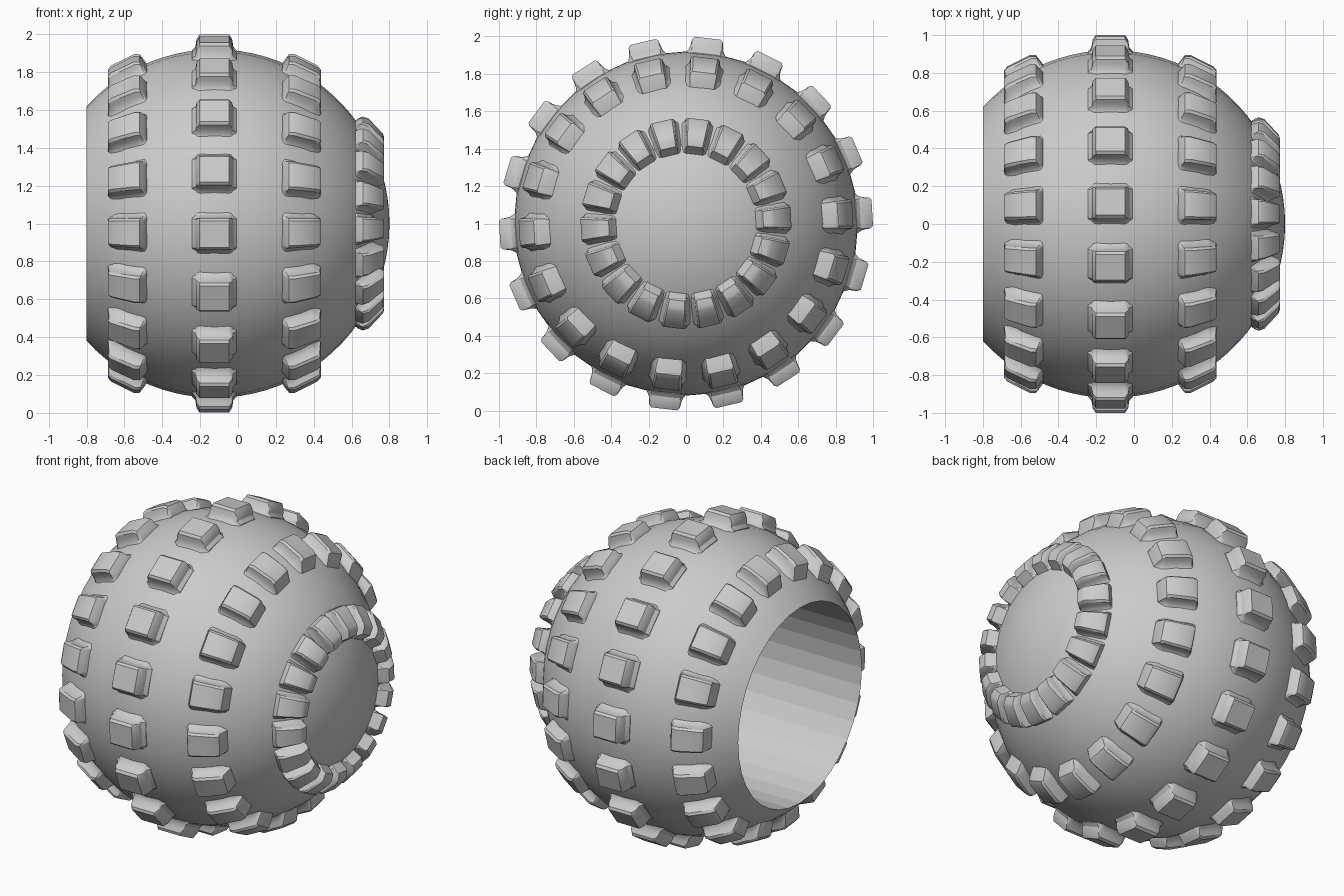
import bpy, bmesh, math

if "Cube" in bpy.data.objects:
    bpy.data.objects.remove(bpy.data.objects["Cube"], do_unlink=True)

CX, R = -0.12, 0.92           # centre and radius of the domed body
BORE_END, SEGS, COUNT = 0.3, 36, 18

rubber = bpy.data.materials.new("grey_rubber")
rubber.use_nodes = True
GREY = (0.6, 0.6, 0.6, 1)
rubber.diffuse_color = GREY
rubber.node_tree.nodes["Principled BSDF"].inputs["Base Color"].default_value = GREY


def around(x, r, a):
    """Point at radius r and angle a about the axle."""
    return (x, r * math.sin(a), 1 + r * math.cos(a))


def finish(name, bm, angle):
    bmesh.ops.recalc_face_normals(bm, faces=bm.faces)
    mesh = bpy.data.meshes.new(name)
    bm.to_mesh(mesh)
    bm.free()
    obj = bpy.data.objects.new(name, mesh)
    bpy.context.collection.objects.link(obj)
    mesh.materials.append(rubber)
    bpy.ops.object.select_all(action="DESELECT")
    obj.select_set(True)
    bpy.context.view_layer.objects.active = obj
    bpy.ops.object.shade_smooth_by_angle(angle=math.radians(angle))
    return obj


def bridge(bm, a, b, closed):
    n = len(a)
    for i in range(n if closed else n - 1):
        j = (i + 1) % n
        bm.faces.new((a[i], a[j], b[j], b[i]))


# Tyre body: lathed dome, open at one end with a straight bore
def tyre_body():
    start = math.acos((-0.8 - CX) / R)
    rim = R * math.sin(start)
    profile = [(BORE_END, rim)]
    steps = 32
    for i in range(steps):
        t = start * (1 - i / steps)
        profile.append((CX + R * math.cos(t), R * math.sin(t)))
    bm = bmesh.new()
    rings = [[bm.verts.new(around(x, r, math.tau * k / SEGS)) for k in range(SEGS)]
             for x, r in profile]
    for a, b in zip(rings, rings[1:]):
        bridge(bm, a, b, True)
    bm.faces.new(rings[0])
    tip = bm.verts.new(around(CX + R, 0, 0))
    for k in range(SEGS):
        bm.faces.new((rings[-1][k], rings[-1][(k + 1) % SEGS], tip))
    body = finish("tyre_body", bm, 35)
    # faceted bore walls and floor
    for p in body.data.polygons:
        pts = [body.data.vertices[i].co for i in p.vertices]
        if all(math.hypot(v.y, v.z - 1) < rim + 0.001 for v in pts) and min(v.x for v in pts) < BORE_END + 0.01:
            p.use_smooth = False


# Tread lug cross-section: half width and height share, flared at the foot
HALF = [(0.135, 0), (0.112, 0.16), (0.097, 0.36), (0.089, 0.6), (0.084, 0.86), (0.07, 1)]
SECTION = HALF + [(-w, h) for w, h in reversed(HALF)]


def lug_row(name, path, width):
    """Ring of lugs; path gives the lug's outer line as (x, radius)."""
    bm = bmesh.new()
    for k in range(COUNT):
        mid = math.radians(6.7 + k * 360 / COUNT)
        rings = []
        for x, r in path:
            s = (R - 0.012) / math.hypot(x - CX, r)
            bx, br = CX + (x - CX) * s, r * s
            rings.append([bm.verts.new(around(bx + (x - bx) * h, br + (r - br) * h, mid + w * width))
                          for w, h in SECTION])
        for a, b in zip(rings, rings[1:]):
            bridge(bm, a, b, True)
        bm.faces.new(rings[0])
        bm.faces.new(rings[-1])
    finish(name, bm, 32)


tyre_body()

# Crown lugs, symmetrical across the middle
half = [(-0.118, 0.915), (-0.1, 0.935), (-0.094, 0.975), (-0.078, 1.0)]
lug_row("crown_lugs", [(CX - 0.005 + x, r) for x, r in half]
        + [(CX - 0.005 - x, r) for x, r in reversed(half)], 1.0)

# Shoulder lugs, mirrored to both sides
shoulder = [(0.232, 0.845), (0.25, 0.87), (0.27, 0.895), (0.3, 0.895),
            (0.42, 0.835), (0.437, 0.815), (0.437, 0.725)]
lug_row("left_shoulder_lugs", shoulder, 1.05)
lug_row("right_shoulder_lugs", [(2 * CX - 0.01 - x, r) for x, r in shoulder], 1.05)

# Small hub lugs around the closed end
lug_row("hub_lugs", [(0.615, 0.54), (0.635, 0.555), (0.66, 0.565), (0.69, 0.555),
                     (0.765, 0.475), (0.772, 0.455), (0.772, 0.415), (0.72, 0.375)], 1.4)
